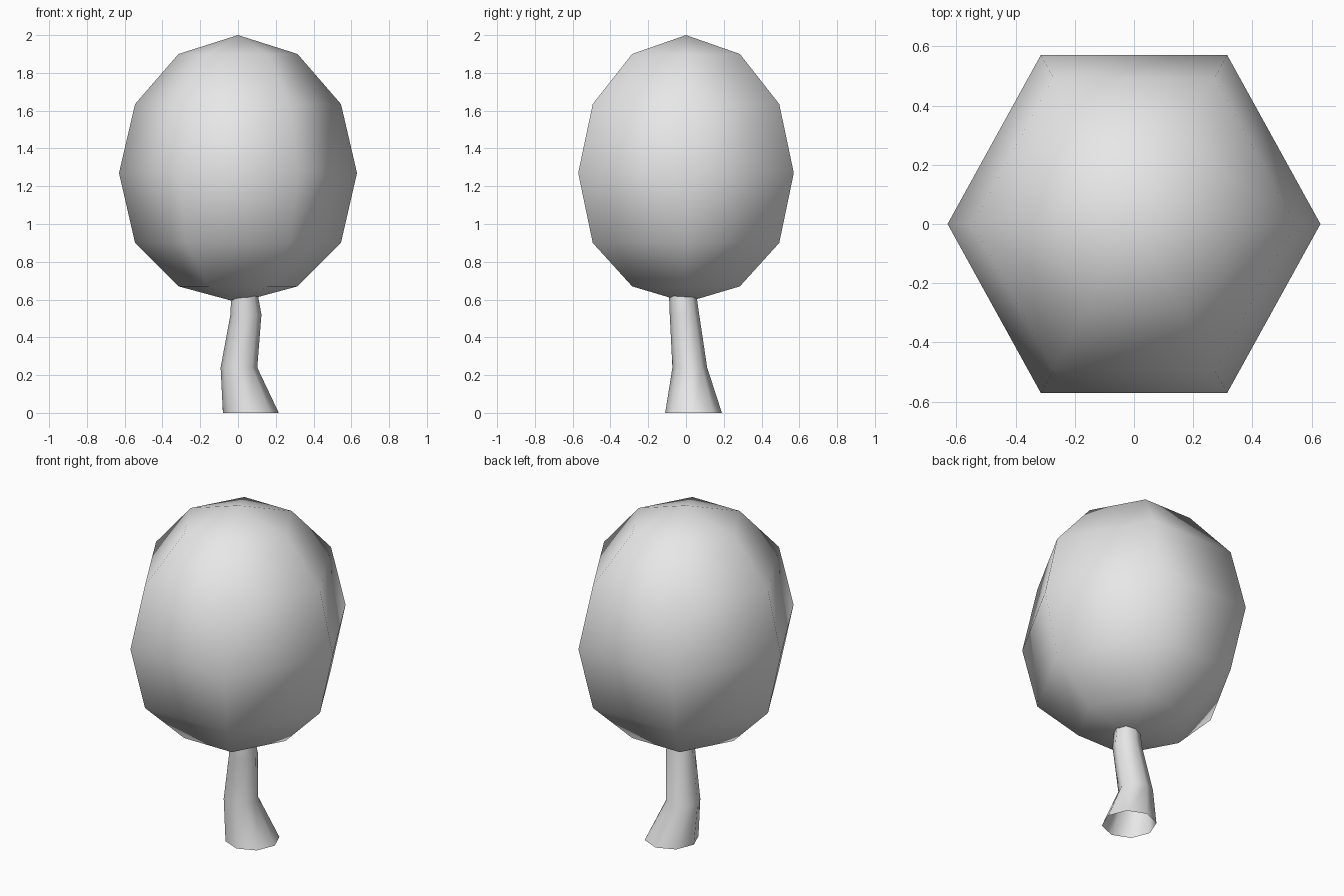
import bpy, bmesh
from math import sin, cos, pi

cube = bpy.data.objects.get("Cube")
if cube:
    bpy.data.objects.remove(cube, do_unlink=True)

grey = bpy.data.materials.new("light_grey")
grey.use_nodes = True
grey.diffuse_color = (0.8, 0.8, 0.8, 1)
grey.node_tree.nodes["Principled BSDF"].inputs["Base Color"].default_value = (0.8, 0.8, 0.8, 1)


def loft(name, rings, sides, bottom=None, top=None):
    """Skin a stack of ellipses (cx, cy, z, rx, ry), closed by optional pole points."""
    bm = bmesh.new()
    loops = []
    for cx, cy, z, rx, ry in rings:
        angles = [2 * pi * i / sides for i in range(sides)]
        loops.append([bm.verts.new((cx + rx * cos(a), cy + ry * sin(a), z)) for a in angles])
    for low, high in zip(loops, loops[1:]):
        for i in range(sides):
            j = (i + 1) % sides
            bm.faces.new((low[i], low[j], high[j], high[i]))
    for pole, ring in ((bottom, loops[0]), (top, loops[-1])):
        if pole:
            tip = bm.verts.new(pole)
            for i in range(sides):
                bm.faces.new((ring[i], ring[(i + 1) % sides], tip))
    bmesh.ops.recalc_face_normals(bm, faces=bm.faces)
    for face in bm.faces:
        face.smooth = True
    mesh = bpy.data.meshes.new(name)
    bm.to_mesh(mesh)
    bm.free()
    mesh.materials.append(grey)
    obj = bpy.data.objects.new(name, mesh)
    bpy.context.collection.objects.link(obj)
    return obj


# Six-sided egg-shaped crown
crown_profile = [(0.67, 0.315), (0.90, 0.545), (1.27, 0.63), (1.635, 0.545), (1.90, 0.315)]
loft("crown", [(0, 0, z, r, r * 1.046) for z, r in crown_profile], 6,
     bottom=(0, 0, 0.585), top=(0, 0, 2.0))

# Bent trunk, open underneath, flaring at the foot
loft("trunk", [(0.068, 0.04, 0.0, 0.148, 0.15),
               (0.005, 0.02, 0.24, 0.097, 0.092),
               (0.042, -0.008, 0.52, 0.082, 0.078),
               (0.034, -0.018, 0.63, 0.07, 0.072)], 8)
